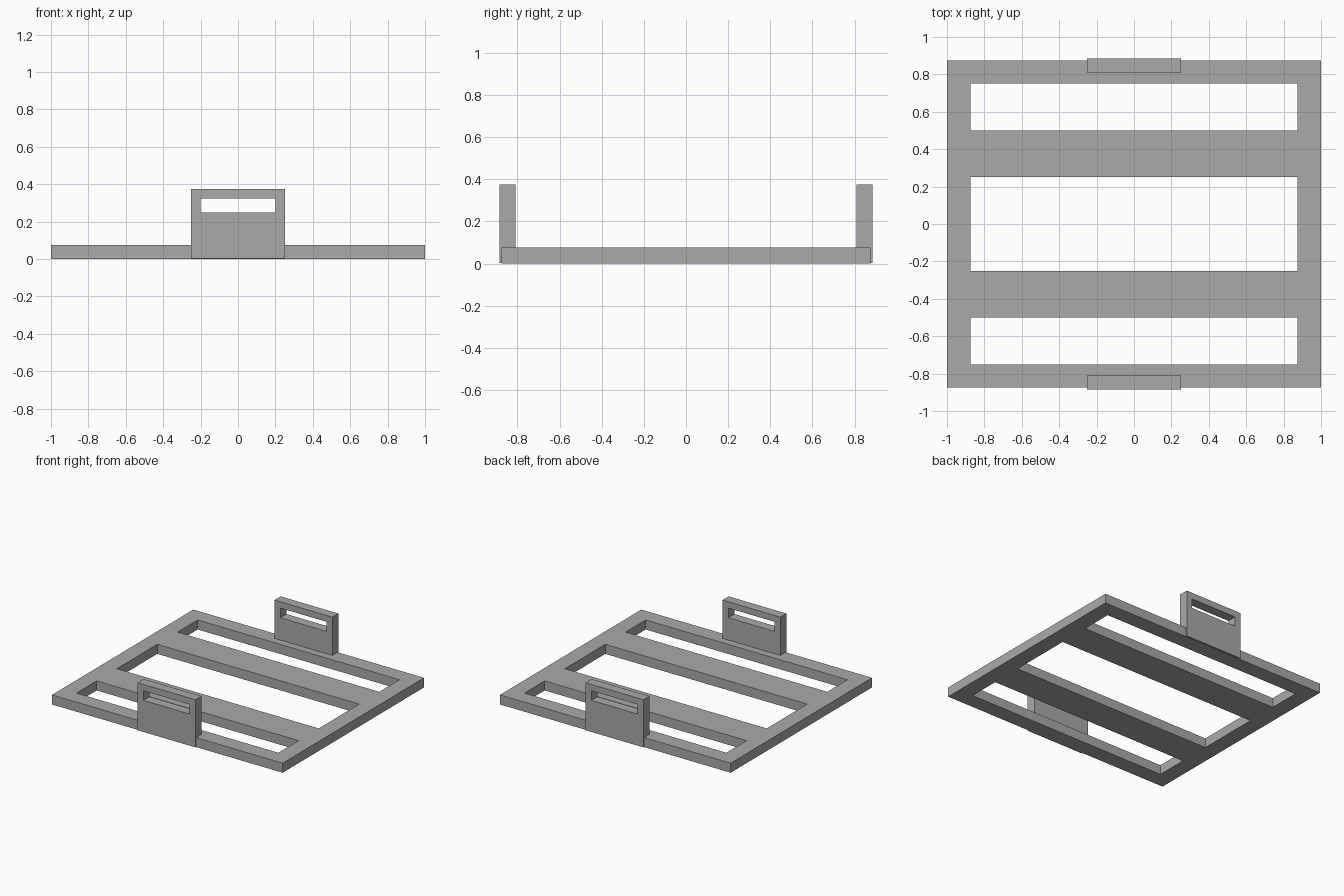
import bpy
import bmesh
from mathutils import Matrix, Vector

cube = bpy.data.objects.get("Cube")
if cube:
    bpy.data.objects.remove(cube, do_unlink=True)

GREY = (0.4, 0.4, 0.4, 1.0)
grey = bpy.data.materials.new("plain grey")
grey.use_nodes = True
grey.diffuse_color = GREY
grey.node_tree.nodes["Principled BSDF"].inputs["Base Color"].default_value = GREY


def slotted_plate(name, us, vs, holes, thickness, matrix=Matrix()):
    """Plate on a grid of us by vs lines, with the hole cells left open."""
    bm = bmesh.new()
    grid = [[bm.verts.new((u, v, 0)) for v in vs] for u in us]
    for i in range(len(us) - 1):
        for j in range(len(vs) - 1):
            if (i, j) not in holes:
                bm.faces.new((grid[i][j], grid[i + 1][j],
                              grid[i + 1][j + 1], grid[i][j + 1]))
    # Thicken the sheet, keeping its first side as the underside
    top = bmesh.ops.extrude_face_region(bm, geom=bm.faces[:], use_keep_orig=True)
    raised = [g for g in top["geom"] if isinstance(g, bmesh.types.BMVert)]
    bmesh.ops.translate(bm, verts=raised, vec=Vector((0, 0, thickness)))
    bmesh.ops.transform(bm, matrix=matrix, verts=bm.verts)
    bmesh.ops.recalc_face_normals(bm, faces=bm.faces)
    mesh = bpy.data.meshes.new(name)
    bm.to_mesh(mesh)
    bm.free()
    mesh.materials.append(grey)
    obj = bpy.data.objects.new(name, mesh)
    bpy.context.collection.objects.link(obj)
    return obj


# Flat base frame with two wide cross slats
slotted_plate("base_frame",
              [-1, -0.875, 0.875, 1],
              [-0.875, -0.75, -0.5, -0.25, 0.25, 0.5, 0.75, 0.875],
              {(1, 1), (1, 3), (1, 5)}, 0.075)

# Upright handles with a grip slot, front and back
upright = Matrix(((1, 0, 0, 0), (0, 0, 1, 0), (0, 1, 0, 0), (0, 0, 0, 1)))
for name, y in (("front_handle", -0.885), ("back_handle", 0.81)):
    slotted_plate(name,
                  [-0.25, -0.2, 0.2, 0.25],
                  [0.002, 0.25, 0.325, 0.375],
                  {(1, 1)}, 0.075,
                  Matrix.Translation((0, y, 0)) @ upright)
